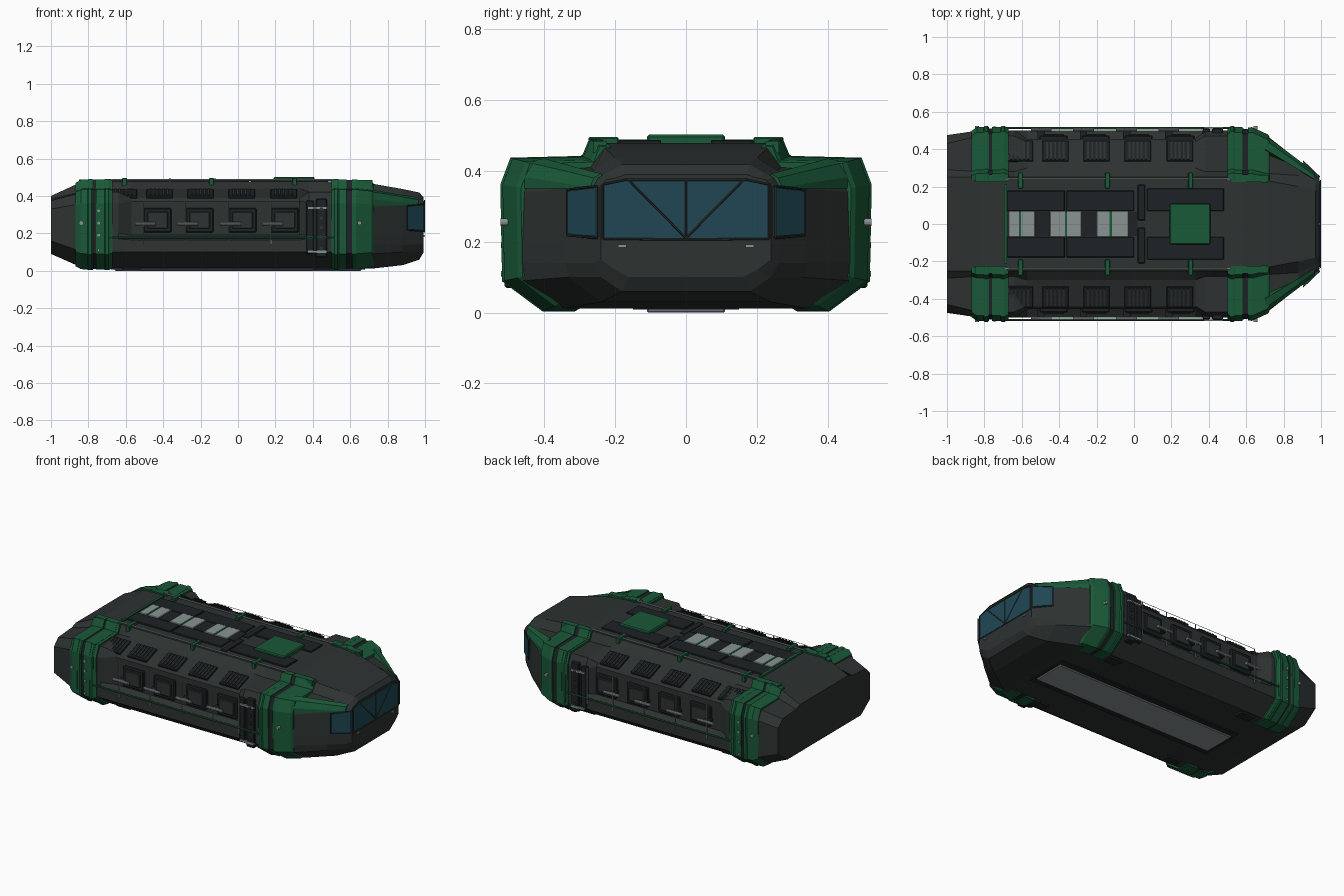
import bpy, bmesh, math
from mathutils import Matrix, Vector

if "Cube" in bpy.data.objects:
    bpy.data.objects.remove(bpy.data.objects["Cube"])


def mat(name, c):
    m = bpy.data.materials.new(name)
    m.diffuse_color = (*c, 1)
    m.use_nodes = True
    m.node_tree.nodes["Principled BSDF"].inputs["Base Color"].default_value = m.diffuse_color
    return m


DARK = mat("dark_armour", (0.026, 0.032, 0.031))
BLACK = mat("black_panel", (0.013, 0.016, 0.018))
GREEN = mat("green_paint", (0.010, 0.10, 0.04))
GLASS = mat("glass", (0.014, 0.062, 0.088))
STEEL = mat("steel", (0.25, 0.29, 0.29))


def finish(name, bm, m, mirror=False):
    bmesh.ops.recalc_face_normals(bm, faces=bm.faces[:])
    me = bpy.data.meshes.new(name)
    bm.to_mesh(me)
    bm.free()
    me.materials.append(m)
    ob = bpy.data.objects.new(name, me)
    bpy.context.collection.objects.link(ob)
    if mirror:
        md = ob.modifiers.new("mirror", 'MIRROR')
        md.use_axis = (False, True, False)
    return ob


def loft(name, rings, m, mirror=False):
    """rings: list of (x, [(y, z), ...]) closed cross-sections"""
    bm = bmesh.new()
    vs = [[bm.verts.new((x, y, z)) for y, z in pts] for x, pts in rings]
    n = len(vs[0])
    for a, b in zip(vs, vs[1:]):
        for i in range(n):
            j = (i + 1) % n
            bm.faces.new((a[i], a[j], b[j], b[i]))
    bm.faces.new(vs[0])
    bm.faces.new(vs[-1])
    return finish(name, bm, m, mirror)


def boxes(name, items, m, mirror=False, rx=0.0, bev=0.0):
    """items: list of (x0, x1, y0, y1, z0, z1), joined into one object"""
    bm = bmesh.new()
    for x0, x1, y0, y1, z0, z1 in items:
        M = (Matrix.Translation(((x0 + x1) / 2, (y0 + y1) / 2, (z0 + z1) / 2))
             @ Matrix.Rotation(rx, 4, 'X') @ Matrix.Diagonal((x1 - x0, y1 - y0, z1 - z0, 1)))
        bmesh.ops.create_cube(bm, size=1, matrix=M)
    if bev:
        bmesh.ops.bevel(bm, geom=bm.edges[:], offset=bev, segments=1, affect='EDGES')
    return finish(name, bm, m, mirror)


def rods(name, items, r, m, mirror=False, seg=8):
    """items: list of (start, end) points, each becoming a cylinder"""
    bm = bmesh.new()
    for a, b in items:
        a, b = Vector(a), Vector(b)
        d = b - a
        M = Matrix.Translation((a + b) / 2) @ d.to_track_quat('Z', 'Y').to_matrix().to_4x4()
        bmesh.ops.create_cone(bm, cap_ends=True, segments=seg, radius1=r, radius2=r,
                              depth=d.length, matrix=M)
    return finish(name, bm, m, mirror)


def slab(name, pts, m, offset, mirror=False):
    """flat polygon thickened along offset"""
    bm = bmesh.new()
    f = bm.faces.new([bm.verts.new(p) for p in pts])
    g = bmesh.ops.extrude_face_region(bm, geom=[f])
    bmesh.ops.translate(bm, vec=offset, verts=[v for v in g['geom'] if isinstance(v, bmesh.types.BMVert)])
    return finish(name, bm, m, mirror)


# Hull: half sections run bottom, chamfer, ledge, wall, shelf, roof
TAIL = [(.38, .09), (.475, .16), (.475, .19), (.475, .22), (.475, .33), (.43, .375), (.29, .385), (.25, .40)]
BODY = [(.38, .015), (.50, .10), (.50, .17), (.50, .20), (.50, .36), (.47, .42), (.28, .425), (.25, .478)]
BAY = [(.38, .015), (.50, .10), (.50, .165), (.455, .19), (.455, .37), (.44, .39), (.30, .44), (.25, .478)]
NOSE1 = [(.34, .012), (.46, .09), (.465, .14), (.465, .20), (.46, .34), (.43, .40), (.27, .41), (.23, .465)]
NOSE2 = [(.24, .03), (.33, .10), (.34, .14), (.34, .20), (.335, .35), (.30, .39), (.26, .40), (.20, .437)]
NOSE3 = [(.18, .06), (.24, .10), (.262, .14), (.262, .21), (.262, .35), (.245, .38), (.22, .395), (.18, .418)]
NOSE4 = [(.16, .10), (.20, .12), (.24, .15), (.24, .20), (.24, .36), (.225, .375), (.20, .38), (.17, .39)]
hull = [(-1, TAIL), (-.83, BODY), (-.64, BODY), (-.57, BAY), (.33, BAY), (.38, BODY), (.58, BODY),
        (.72, NOSE1), (.88, NOSE2), (.97, NOSE3), (.993, NOSE4)]
loft("hull", [(x, s + [(-y, z) for y, z in reversed(s)]) for x, s in hull], DARK)

# Green corner frames wrapped around the hull
FRAME = [(.31, .006), (.40, .006), (.513, .09), (.518, .36), (.49, .435), (.29, .44), (.27, .488), (.235, .486), (.235, .3)]


def fr(x, sy=1.0, sz=1.0):
    return x, [(y * sy, (z - .25) * sz + .25) for y, z in FRAME]


loft("front_frame", [fr(.61, .995), fr(.63), fr(.715, .925, .95), fr(.725, .90, .92)], GREEN, True)
loft("front_frame_band", [fr(.50, .985, .98), fr(.52), fr(.58)], GREEN, True)
loft("front_frame_gap", [fr(.57, .985, .98), fr(.62, .98, .98)], BLACK, True)
loft("rear_frame", [fr(-.87, .96, .92), fr(-.84, 1, .99), fr(-.79)], GREEN, True)
loft("rear_frame_band", [fr(-.76), fr(-.69), fr(-.67, .985, .98)], GREEN, True)
loft("rear_frame_gap", [fr(-.80, .985, .985), fr(-.75, .985, .985)], BLACK, True)
for i, x in enumerate((-.79, -.70, .525)):
    loft(f"frame_rib_{i}", [fr(x - .014, 1.0, 1.003), fr(x - .008, 1.012, 1.012), fr(x + .008, 1.012, 1.012),
                            fr(x + .014, 1.0, 1.003)], GREEN, True)
loft("nose_fin", [(.70, [(.38, .41), (.475, .35), (.475, .385), (.45, .425), (.40, .435)]),
                  (.88, [(.29, .38), (.342, .35), (.342, .365), (.322, .395), (.29, .405)]),
                  (.965, [(.23, .37), (.272, .345), (.272, .352), (.26, .38), (.24, .392)])], GREEN, True)
rods("frame_pivot", [((x, .50, .255), (x, .523, .255)) for x in (.65, -.84)], .011, STEEL, True, 12)
rods("frame_bolt", [((x, .50, z), (x, .522, z)) for x in (-.745,) for z in (.11, .19, .255, .32)], .008, STEEL, True)
boxes("roof_edge_strip", [(.52, .72, .225, .262, .45, .484), (-.85, -.68, .225, .262, .46, .487)], GREEN, True)
boxes("under_pad", [(.40, .50, .31, .37, .004, .02), (-.62, -.52, .31, .37, .004, .02)], BLACK, True)

# Side doors in the recessed bay
starts = [-.505, -.28, -.05, .175]
boxes("door_frame", [(x, x + .15, .44, .474, .205, .335) for x in starts], BLACK, True, bev=.006)
boxes("door_panel", [(x + .02, x + .13, .46, .482, .225, .315) for x in starts], DARK, True, bev=.004)
rods("door_handle", [((x - .045, .505, .25), (x + .065, .505, .25)) for x in starts], .010, STEEL, True, 10)
boxes("handle_mount", [(x - .01, x + .03, .455, .505, .243, .257) for x in starts], BLACK, True)
rods("rail_post", [((x, .507, .14), (x, .507, .37)) for x in starts + [.36]], .0035, STEEL, True, 6)
rods("rail_wire", [((-.505, .507, .37), (.36, .507, .37))], .0015, STEEL, True, 6)
rods("side_bar", [((-.69, .513, .178), (.51, .513, .178))], .006, GREEN, True)

# Bolted pillars ahead of the bay
boxes("pillar", [(.365, .405, .47, .51, .09, .375), (.418, .475, .47, .512, .07, .385)], BLACK, True, bev=.005)
rods("pillar_bolt", [((.446, .50, z), (.446, .519, z)) for z in (.12, .18, .23, .28, .33)], .010, DARK, True, 10)
boxes("pillar_clip", [(.375, .475, .505, .518, z, z + .012) for z in (.095, .33)], STEEL, True)

# Sloped vents above the doors
vents = [-.68, -.49, -.27, -.05, .175]
slope = -math.atan2(.05, .14)
boxes("vent", [(x, x + .14, .33, .448, .402, .418) for x in vents], BLACK, True, slope, .003)
boxes("vent_slat", [(x + .02 + .022 * k, x + .03 + .022 * k, .34, .438, .404, .424)
                    for x in vents for k in range(5)], DARK, True, slope)

# Roof fittings
boxes("roof_plate", [(.07, .48, .07, .19, .47, .487), (-.36, 0, .07, .178, .47, .486), (-.68, -.37, .07, .178, .47, .486),
                     (.02, .06, .02, .21, .47, .484)], BLACK, True, bev=.003)
boxes("roof_spine", [(-.68, .02, -.065, .065, .47, .484)], BLACK)
boxes("roof_grey_panel", [(x, x + w, -.07, .07, .47, .489) for x, w in ((-.67, .14), (-.45, .17), (-.20, .17))], STEEL, bev=.003)
boxes("roof_green_strip", [(x, x + .012, -.07, .07, .48, .492) for x in (-.615, -.37, -.13)]
      + [(-.695, -.68, -.21, .21, .47, .489)], GREEN)
boxes("roof_hatch", [(.19, .41, -.11, .11, .47, .502)], GREEN, bev=.006)
rods("roof_rail", [((-.69, .24, .486), (.52, .24, .486))], .005, STEEL, True)
boxes("roof_bracket", [(x, x + .026, .19, .275, .45, .495) for x in (-.62, -.155, .29)], GREEN, True, bev=.003)

# Windscreen, mullions, side windows and lamps
slab("windscreen", [(.991, .004, .21), (.991, .23, .212), (.991, .23, .36), (.991, .17, .372), (.991, .004, .372)],
     GLASS, (.006, 0, 0), True)
edge = [(.997, 0, .206), (.997, .234, .208), (.997, .234, .362), (.997, .17, .375), (.997, 0, .375)]
rods("window_frame", list(zip(edge, edge[1:])) + [((.997, 0, .205), (.997, 0, .375)), ((.997, 0, .21), (.997, .16, .372))],
     .003, DARK, True, 6)
slab("side_window", [(.985, .244, .215), (.90, .325, .222), (.90, .325, .343), (.985, .244, .353)],
     GLASS, (.010, .010, 0), True)
sw = [(.992, .252, .210), (.905, .336, .218), (.905, .336, .347), (.992, .252, .357)]
rods("side_window_frame", list(zip(sw, sw[1:] + sw[:1])), .003, DARK, True, 6)
boxes("nose_lamp", [(.985, 1.0, .168, .192, .183, .192)], STEEL, True)

# Belly plate
boxes("belly_plate", [(-.66, .66, -.11, .11, 0, .02)], STEEL, bev=.004)
boxes("belly_plate_rim", [(-.68, .68, -.15, .15, .008, .02)], BLACK)
